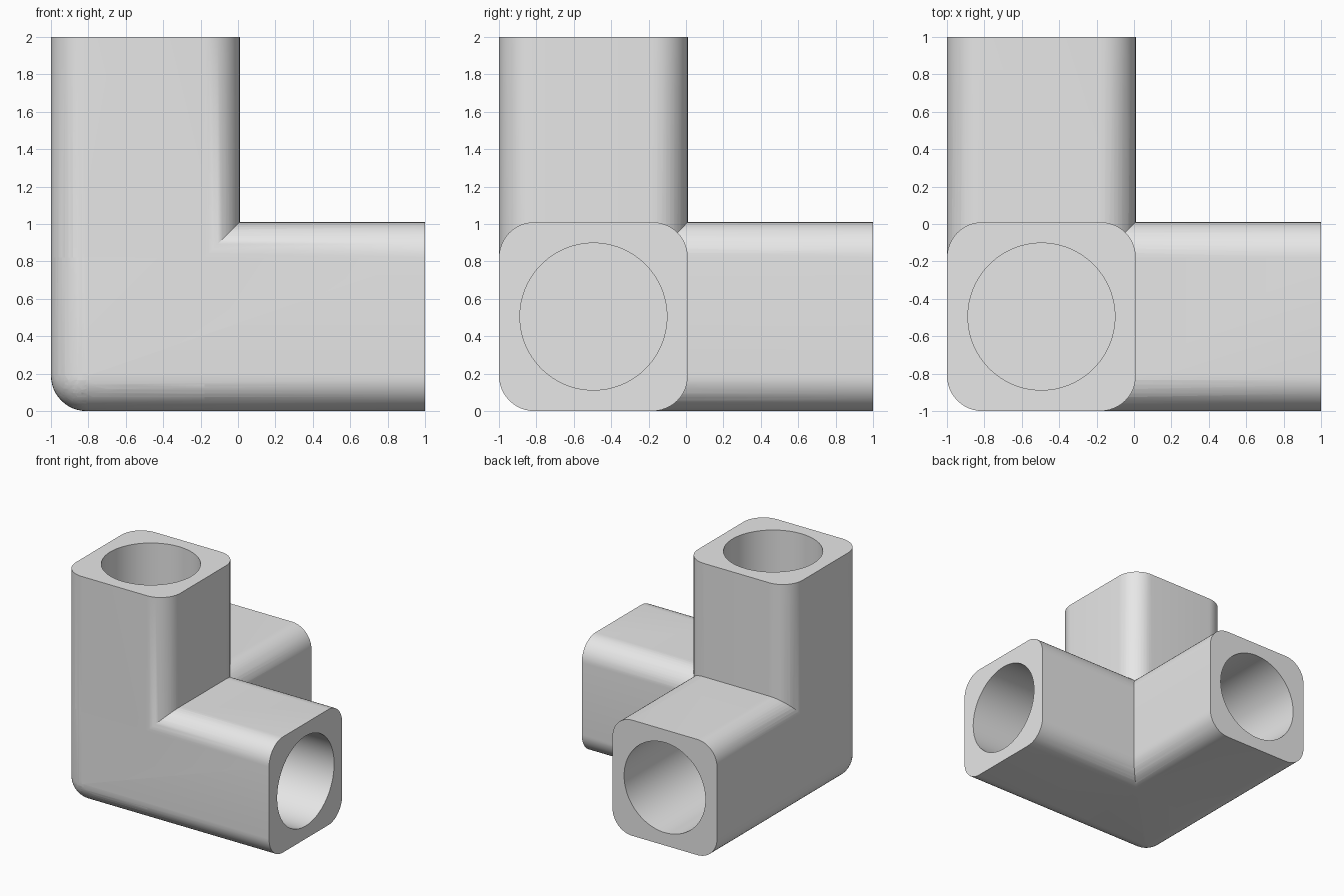
import bpy, bmesh, math
from mathutils import Vector, Matrix

default = bpy.data.objects.get("Cube")
if default:
    bpy.data.objects.remove(default, do_unlink=True)

WIDTH = 1.01      # outer width of each square arm
LENGTH = 2.0
ROUND = 0.19      # radius of the rounded edges
BORE = 0.393      # radius of each socket
BORE_DEPTH = 0.97
CORNER = Vector((-1, -1, 0))

grey = bpy.data.materials.new("plain grey")
grey.use_nodes = True
colour = (0.8, 0.8, 0.8, 1)
grey.diffuse_color = colour
grey.node_tree.nodes["Principled BSDF"].inputs["Base Color"].default_value = colour


def make_object(name, bm, turn):
    """Turn a z-axis part about the corner diagonal and place it."""
    bm.transform(Matrix.Translation(CORNER) @ turn)
    mesh = bpy.data.meshes.new(name)
    bm.to_mesh(mesh)
    bm.free()
    mesh.materials.append(grey)
    obj = bpy.data.objects.new(name, mesh)
    bpy.context.collection.objects.link(obj)
    return obj


def make_arm(name, turn):
    """Square bar, rounded everywhere except around its open end."""
    bm = bmesh.new()
    bmesh.ops.create_cube(bm, size=1)
    bmesh.ops.translate(bm, verts=bm.verts, vec=(0.5, 0.5, 0.5))
    bmesh.ops.scale(bm, verts=bm.verts, vec=(WIDTH, WIDTH, LENGTH))
    edges = [e for e in bm.edges if min(v.co.z for v in e.verts) < 0.01]
    bmesh.ops.bevel(bm, geom=edges, offset=ROUND, segments=12,
                    profile=0.5, affect='EDGES')
    return make_object(name, bm, turn)


def make_bore(name, turn):
    """Cylinder that cuts a blind round socket into an open end."""
    bm = bmesh.new()
    bmesh.ops.create_cone(bm, cap_ends=True, segments=96, radius1=BORE,
                          radius2=BORE, depth=BORE_DEPTH + 0.1)
    middle = LENGTH + 0.1 - (BORE_DEPTH + 0.1) / 2
    bmesh.ops.translate(bm, verts=bm.verts, vec=(WIDTH / 2, WIDTH / 2, middle))
    return make_object(name, bm, turn)


def combine(target, tool, operation):
    mod = target.modifiers.new(tool.name, 'BOOLEAN')
    mod.operation = operation
    mod.solver = 'MANIFOLD'
    mod.object = tool
    bpy.context.view_layer.objects.active = target
    bpy.ops.object.modifier_apply(modifier=mod.name)
    bpy.data.objects.remove(tool, do_unlink=True)


# Three arms along z, x and y, joined at the rounded corner
turns = [Matrix.Rotation(math.radians(a), 4, Vector((1, 1, 1)))
         for a in (0, 120, 240)]
names = ["upright", "side", "rear"]
connector = make_arm("corner_connector", turns[0])
for name, turn in zip(names[1:], turns[1:]):
    combine(connector, make_arm(name + "_arm", turn), 'UNION')

# Round sockets
for name, turn in zip(names, turns):
    combine(connector, make_bore(name + "_socket", turn), 'DIFFERENCE')

bpy.ops.object.select_all(action='DESELECT')
connector.select_set(True)
bpy.context.view_layer.objects.active = connector
bpy.ops.object.shade_smooth_by_angle(angle=math.radians(30))
